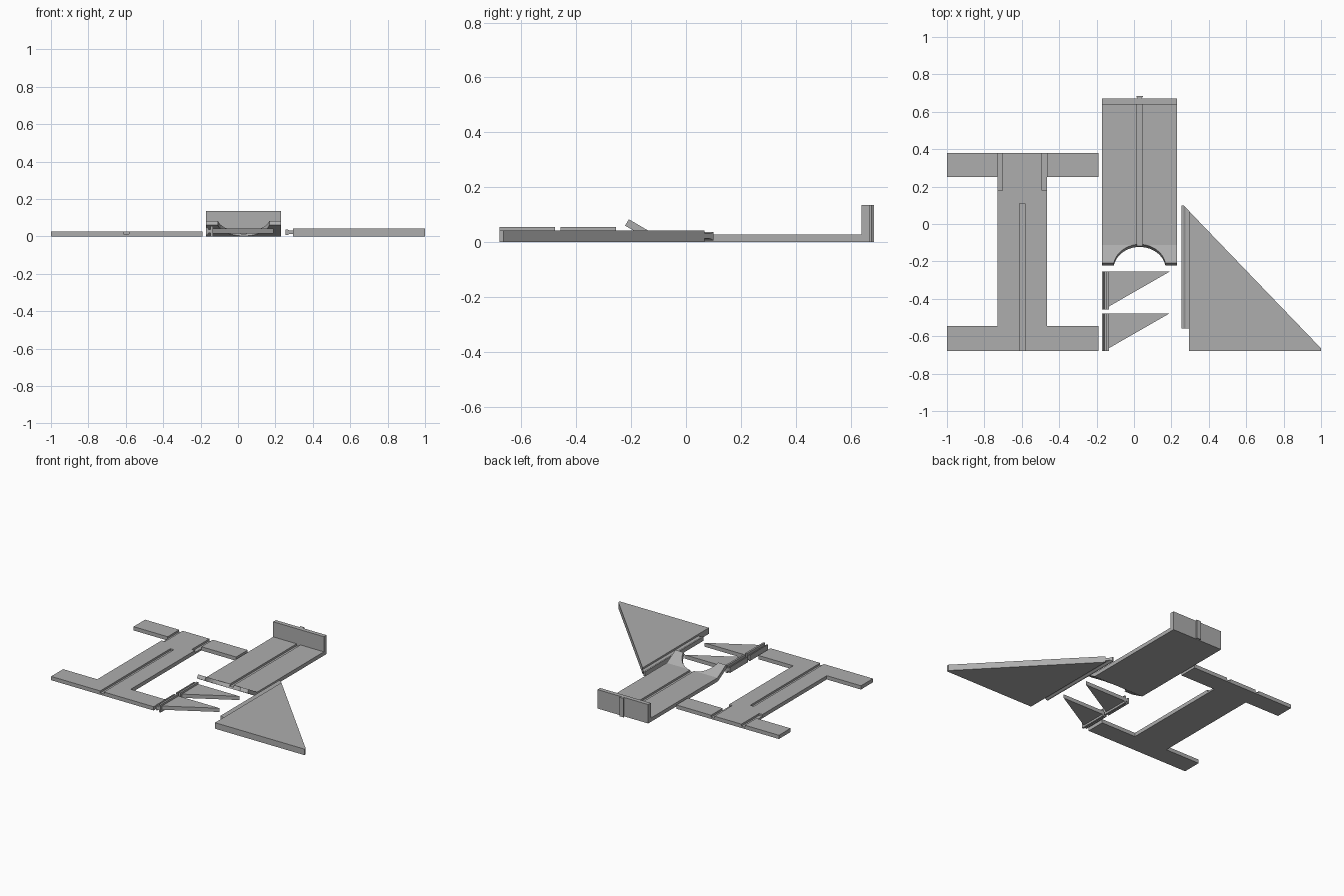
import bpy, bmesh, math
from mathutils import Vector

old = bpy.data.objects.get("Cube")
if old:
    bpy.data.objects.remove(old)

grey = bpy.data.materials.new("matte grey")
grey.use_nodes = True
grey.diffuse_color = (0.42, 0.42, 0.42, 1)
grey.node_tree.nodes["Principled BSDF"].inputs["Base Color"].default_value = grey.diffuse_color


def prism(name, points, start, end, axis="z"):
    """Extrude a closed profile along one axis."""
    place = {"x": lambda u, v, w: (w, u, v),
             "y": lambda u, v, w: (u, w, v),
             "z": lambda u, v, w: (u, v, w)}[axis]
    bm = bmesh.new()
    face = bm.faces.new([bm.verts.new(place(u, v, start)) for u, v in points])
    grown = bmesh.ops.extrude_face_region(bm, geom=[face])["geom"]
    moved = [g for g in grown if isinstance(g, bmesh.types.BMVert)]
    bmesh.ops.translate(bm, verts=moved, vec=Vector(place(0, 0, end - start)))
    bmesh.ops.recalc_face_normals(bm, faces=bm.faces)
    mesh = bpy.data.meshes.new(name)
    bm.to_mesh(mesh)
    bm.free()
    mesh.materials.append(grey)
    obj = bpy.data.objects.new(name, mesh)
    bpy.context.collection.objects.link(obj)
    return obj


def box(name, x0, x1, y0, y1, z0, z1):
    return prism(name, [(x0, y0), (x1, y0), (x1, y1), (x0, y1)], z0, z1)


def cut(target, cutter):
    """Subtract a cutter, then discard it."""
    mod = target.modifiers.new("cut", "BOOLEAN")
    mod.operation = "DIFFERENCE"
    mod.solver = "EXACT"
    mod.object = cutter
    bpy.context.view_layer.objects.active = target
    bpy.ops.object.modifier_apply(modifier=mod.name)
    bpy.data.objects.remove(cutter)


T = 0.027       # sheet thickness
HALF = 0.013    # groove floor height

# I-shaped base plate with three grooves in its top
left, right, web_l, web_r = -1, -0.19, -0.73, -0.465
front, front_in, back_in, back = -0.68, -0.545, 0.25, 0.38
plate = prism("base_plate", [
    (left, front), (right, front), (right, front_in), (web_r, front_in),
    (web_r, back_in), (right, back_in), (right, back), (left, back),
    (left, back_in), (web_l, back_in), (web_l, front_in), (left, front_in)], 0, T)
cut(plate, box("cutter", -0.612, -0.584, -0.8, 0.11, HALF, 0.1))
for x in (web_l, web_r - 0.026):
    cut(plate, box("cutter", x - 0.0005, x + 0.0265, 0.18, 0.5, HALF, 0.1))

# Tray: floor, upright back and raised front lip in one profile
tray = prism("tray", [
    (0.67, 0), (0.67, 0.135), (0.64, 0.135), (0.64, T),
    (-0.112, T), (-0.208, 0.083), (-0.222, 0.06), (-0.119, 0)], -0.17, 0.23, "x")
cut(tray, box("cutter", 0.015, 0.045, -0.25, 0.64, HALF, 0.06))

# Round notch square to the lip
bpy.ops.mesh.primitive_cylinder_add(vertices=48, radius=0.14, depth=0.1,
                                    location=(0.03, -0.237, 0.084),
                                    rotation=(math.radians(-30), 0, 0))
notch = bpy.context.object
notch.data.materials.append(grey)
cut(tray, notch)

# Flared key on the back of the tray
prism("tray_key", [(0.02, 0.669), (0.04, 0.669), (0.04, 0.675), (0.047, 0.678),
                   (0.047, 0.685), (0.013, 0.685), (0.013, 0.678), (0.02, 0.675)], 0, 0.135)


def mirrored(half, mid):
    """Close a profile by reflecting it about the height mid."""
    return [(x, mid + h) for x, h in half] + [(x, mid - h) for x, h in reversed(half)]


# Two triangular brackets with flared rails
for label, y in (("front", -0.68), ("rear", -0.457)):
    prism(label + "_bracket", [(-0.136, y + 0.015), (0.19, y + 0.202), (-0.136, y + 0.202)],
          0.014, 0.041)
    prism(label + "_bracket_rail", mirrored([
        (-0.17, 0.02), (-0.163, 0.02), (-0.157, 0.01), (-0.148, 0.01),
        (-0.148, 0.0275), (-0.135, 0.0275)], 0.0275), y, y + 0.202, "y")

# Large triangular side panel with its flared tongue
prism("side_panel", [(0.295, -0.68), (1, -0.68), (1, -0.665), (0.295, 0.068)], 0, 0.043)
tongue = prism("side_panel_tongue", mirrored([
    (0.255, 0.015), (0.265, 0.015), (0.275, 0.009), (0.296, 0.009)], 0.0215), -0.56, 0.1, "y")
cut(tongue, prism("cutter", [(0.265, 0.1), (0.35, 0.011), (0.35, 0.2), (0.265, 0.2)], -0.1, 0.1))
